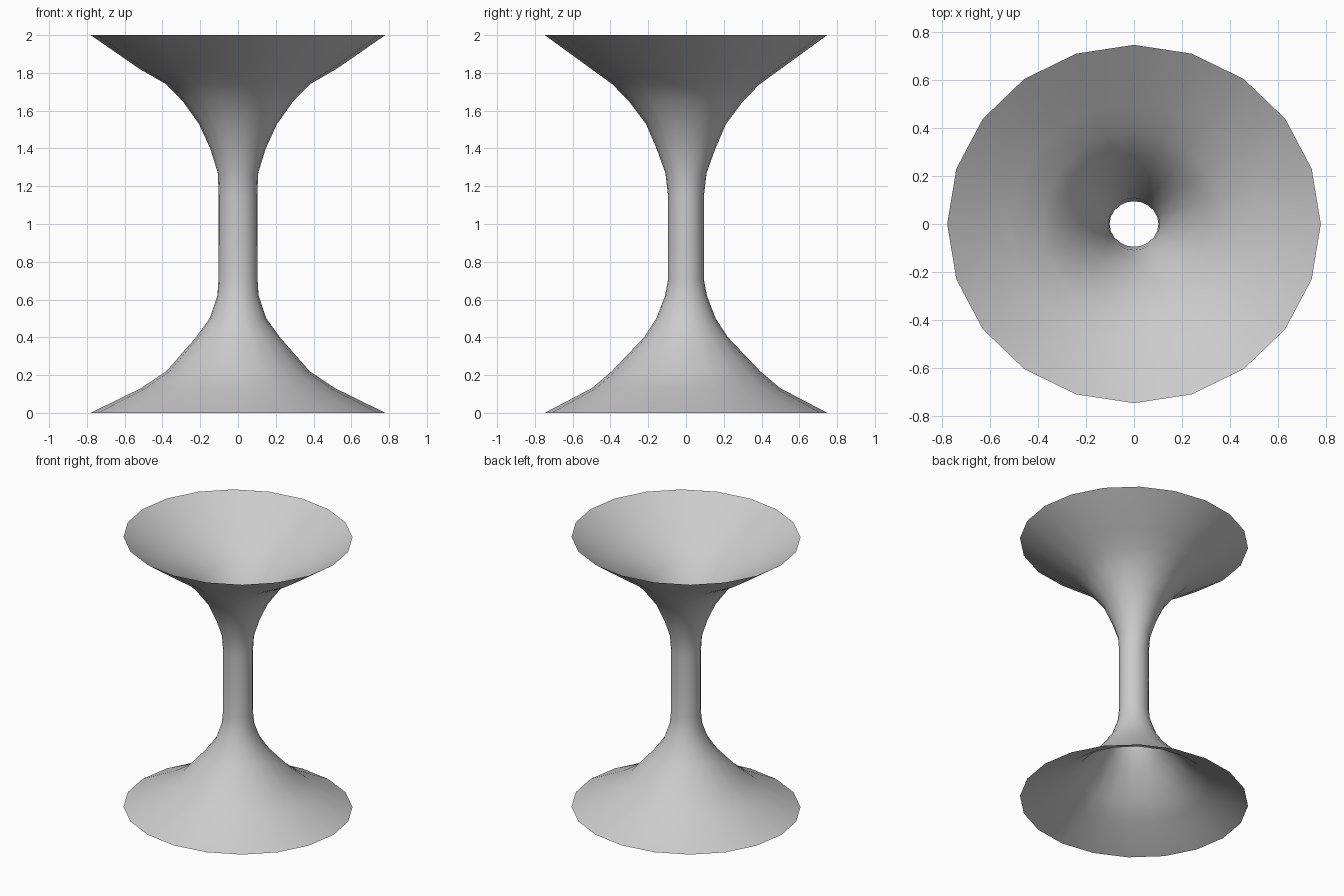
import bpy, bmesh
from math import cos, sin, tau

if "Cube" in bpy.data.objects:
    bpy.data.objects.remove(bpy.data.objects["Cube"])

SIDES = 20

# Profile: height, half width in x, half width in y
PROFILE = [
    (0.00, 0.78, 0.748), (0.13, 0.515, 0.50), (0.22, 0.38, 0.393),
    (0.40, 0.222, 0.222), (0.50, 0.15, 0.157), (0.62, 0.109, 0.111),
    (0.70, 0.104, 0.096), (0.92, 0.102, 0.095), (1.15, 0.102, 0.095),
    (1.27, 0.107, 0.109), (1.40, 0.147, 0.156), (1.53, 0.207, 0.212),
    (1.65, 0.293, 0.302), (1.74, 0.38, 0.39), (1.82, 0.52, 0.50),
    (2.00, 0.78, 0.748),
]

# Open double funnel: one thin sheet, no caps
bm = bmesh.new()
rings = [[bm.verts.new((rx * cos(tau * i / SIDES), ry * sin(tau * i / SIDES), z))
          for i in range(SIDES)] for z, rx, ry in PROFILE]
for low, high in zip(rings, rings[1:]):
    for i in range(SIDES):
        j = (i + 1) % SIDES
        face = bm.faces.new((low[i], low[j], high[j], high[i]))
        face.smooth = True

mesh = bpy.data.meshes.new("double_funnel")
bm.to_mesh(mesh)
bm.free()
funnel = bpy.data.objects.new("double_funnel", mesh)
bpy.context.collection.objects.link(funnel)
